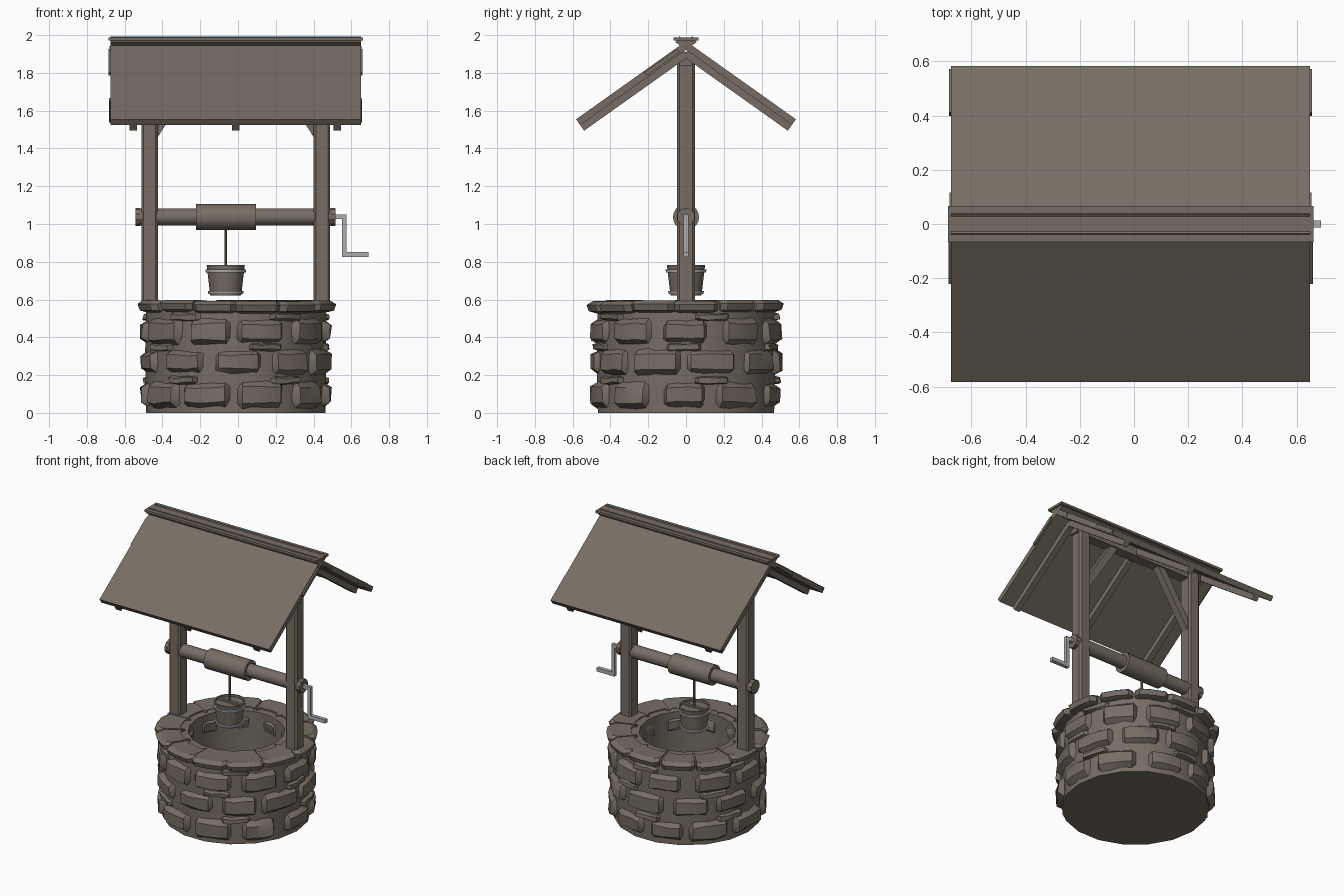
import bpy, bmesh, math, random
from mathutils import Vector, Matrix

if "Cube" in bpy.data.objects:
    bpy.data.objects.remove(bpy.data.objects["Cube"])

random.seed(4)
CX = -0.012          # well centre in x
TH = math.radians(35.4)


def material(name, rgb):
    m = bpy.data.materials.new(name)
    m.diffuse_color = (*rgb, 1)
    m.use_nodes = True
    m.node_tree.nodes["Principled BSDF"].inputs["Base Color"].default_value = m.diffuse_color
    return m


BROWN = material("weathered_brown", (0.185, 0.155, 0.127))
METAL = material("grey_metal", (0.42, 0.42, 0.43))


def finish(bm, name, mat, angle=30, bevel=0):
    me = bpy.data.meshes.new(name)
    bm.to_mesh(me)
    bm.free()
    me.materials.append(mat)
    ob = bpy.data.objects.new(name, me)
    bpy.context.collection.objects.link(ob)
    if bevel:
        mod = ob.modifiers.new("edge", 'BEVEL')
        mod.width, mod.segments = bevel, 1
    if angle:
        bpy.ops.object.select_all(action='DESELECT')
        ob.select_set(True)
        bpy.context.view_layer.objects.active = ob
        bpy.ops.object.shade_smooth_by_angle(angle=math.radians(angle))
    return ob


def box(name, centre, size, rot=(0, 'X'), mat=BROWN, bevel=0):
    bm = bmesh.new()
    m = Matrix.Translation(centre) @ Matrix.Rotation(rot[0], 4, rot[1]) @ Matrix.Diagonal((*size, 1))
    bmesh.ops.create_cube(bm, size=1, matrix=m)
    return finish(bm, name, mat, 0, bevel)


def lathe(name, profile, segs, mat=BROWN, matrix=Matrix()):
    bm = bmesh.new()
    vs = [bm.verts.new((r, 0, z)) for r, z in profile]
    es = [bm.edges.new(p) for p in zip(vs, vs[1:])]
    bmesh.ops.spin(bm, geom=vs + es, cent=(0, 0, 0), axis=(0, 0, 1),
                   angle=2 * math.pi, steps=segs, use_duplicate=False)
    bmesh.ops.remove_doubles(bm, verts=bm.verts, dist=1e-5)
    bmesh.ops.recalc_face_normals(bm, faces=bm.faces)
    bm.transform(matrix)
    return finish(bm, name, mat)


def x_rod(name, x0, x1, z, r, segs=16):
    m = Matrix.Translation((x0, 0, z)) @ Matrix.Rotation(math.pi / 2, 4, 'Y')
    L = x1 - x0
    return lathe(name, [(0, 0), (r, 0), (r, L), (0, L)], segs, BROWN, m)


def stone(bm, a0, a1, z0, z1, r_base, r_out):
    """Pillow-shaped curved stone lying on a cylinder."""
    us, vs = (0, .1, .35, .65, .9, 1), (0, .2, .8, 1)
    grid = []
    for i, u in enumerate(us):
        squash = .68 if i in (0, 5) else 1
        col = []
        for j, v in enumerate(vs):
            edge = i in (0, 5) or j in (0, 3)
            r = r_base if edge else r_out + random.uniform(-.007, .007)
            a = a0 + (a1 - a0) * u
            z = (z0 + z1) / 2 + (z1 - z0) * (v - .5) * squash + random.uniform(-.005, .005)
            col.append(bm.verts.new((CX + r * math.cos(a), r * math.sin(a), max(z, .002))))
        grid.append(col)
    for i in range(5):
        for j in range(3):
            bm.faces.new((grid[i][j], grid[i + 1][j], grid[i + 1][j + 1], grid[i][j + 1]))


# well wall with hollow shaft
lathe("well_wall", [(0, 0), (.474, 0), (.48, .3), (.474, .583), (.31, .583), (.31, .03), (0, .03)],
      18, BROWN, Matrix.Translation((CX, 0, 0)))

# three staggered stone courses, with thin filler stones between
bm = bmesh.new()
N = 10
step = 2 * math.pi / N
for row, zc in enumerate((.095, .27, .43)):
    for k in range(N):
        a = (k + .5 * (row % 2) + random.uniform(-.06, .06)) * step
        w = step * random.uniform(.36, .46)
        h = random.uniform(.056, .072)
        stone(bm, a - w, a + w, zc - h, zc + h, .468, .506)
        if k % 2 == row % 2:
            b = a + step * .5
            stone(bm, b - .2, b + .2, zc + .055, zc + .1, .468, .498)
finish(bm, "wall_stones", BROWN, 40)

# stones lining the mouth of the shaft
bm = bmesh.new()
for k in range(9):
    a = k * math.tau / 9
    stone(bm, a + .2, a - .2, .45, .54, .315, .298)
finish(bm, "shaft_stones", BROWN, 40)

# overhanging rim stones, each a tapered curved slab
bm = bmesh.new()
N = 13
for k in range(N):
    a = (k + .25 + random.uniform(-.04, .04)) * math.tau / N
    w = math.tau / N * random.uniform(.45, .51)
    R = random.uniform(.515, .54)
    lift = random.uniform(-.005, .005)
    section = ((.36, .54), (.47, .53), (R - .012, .542), (R, .575), (R - .03, .594), (.36, .59))
    loops = []
    for t in (-1, -.75, 0, .75, 1):
        cut = .03 if abs(t) == 1 else 0
        loops.append([bm.verts.new((CX + (r - cut) * math.cos(a + w * t),
                                    (r - cut) * math.sin(a + w * t), z + lift)) for r, z in section])
    for p, q in zip(loops, loops[1:]):
        for j in range(6):
            bm.faces.new((p[j], p[(j + 1) % 6], q[(j + 1) % 6], q[j]))
    bm.faces.new(loops[0])
    bm.faces.new(loops[-1])
bmesh.ops.recalc_face_normals(bm, faces=bm.faces)
finish(bm, "rim_stones", BROWN, 25)

# posts, ridge beam and diagonal braces
for s, side in ((-1, "left"), (1, "right")):
    x = CX + s * .456
    box(side + "_post", (x, 0, 1.22), (.088, .094, 1.36), bevel=.012)
    p, q = Vector((x - s * .02, 0, 1.47)), Vector((x - s * .27, 0, 1.86))
    d = q - p
    box(side + "_brace", (p + q) / 2, (.05, .05, d.length), (math.atan2(d.x, d.z), 'Y'))
box("ridge_beam", (CX, 0, 1.875), (1.03, .07, .07))


# roof parts are placed along each slope, at a depth below its top face
def slope_box(name, s, y0, y1, x0, x1, d0, d1):
    l, d = (y0 + y1) / 2 / math.cos(TH), (d0 + d1) / 2
    c = (( x0 + x1) / 2,
         s * (l * math.cos(TH) - d * math.sin(TH)),
         1.968 - l * math.sin(TH) - d * math.cos(TH))
    box(name, c, (x1 - x0, (y1 - y0) / math.cos(TH), d1 - d0), (-s * TH, 'X'))


for s, side in ((-1, "front"), (1, "back")):
    slope_box(side + "_roof_slab", s, -.035, .582, -.675, .65, 0, .037)
    for k, x in enumerate((-.555, CX, .525)):
        slope_box(f"{side}_rafter_{k}", s, .03, .582, x - .02, x + .02, .037, .074)
slope_box("front_roof_plank", -1, .05, .225, -.685, .66, .006, .028)
slope_box("back_roof_plank", 1, .415, .575, -.682, .656, .006, .028)
slope_box("back_upper_plank", 1, .03, .12, -.68, .655, .006, .028)
box("ridge_cap", (CX, 0, 1.98), (1.347, .132, .016))

# winding axle, drum and crank
x_rod("axle", -.54, .515, 1.038, .045)
x_rod("rope_drum", -.222, .096, 1.036, .069, 20)
for n, x in (("left", -.53), ("right", .502)):
    x_rod(n + "_axle_cap", x - .012, x + .012, 1.038, .048, 10)
box("crank_shaft", (.542, 0, 1.038), (.066, .024, .024), mat=METAL)
box("crank_arm", (.563, 0, .937), (.024, .024, .226), mat=METAL)
box("crank_handle", (.63, 0, .838), (.12, .026, .026), mat=METAL)

# rope and bucket
B = Matrix.Translation((-.065, 0, 0))
lathe("rope", [(0, .77), (.007, .77), (.007, 1), (0, 1)], 8, BROWN, B)
lathe("bucket", [(0, .622), (.082, .622), (.101, .782), (.091, .782), (.09, .768), (0, .768)], 16, BROWN, B)
box("bucket_crossbar", (-.065, 0, .774), (.186, .02, .014))
for n, z, r in (("lower", .637, .0835), ("upper", .75, .097)):
    lathe(n + "_bucket_band", [(r - .006, z - .008), (r + .009, z - .008), (r + .011, z + .008),
                               (r - .004, z + .008)], 16, METAL, B)
